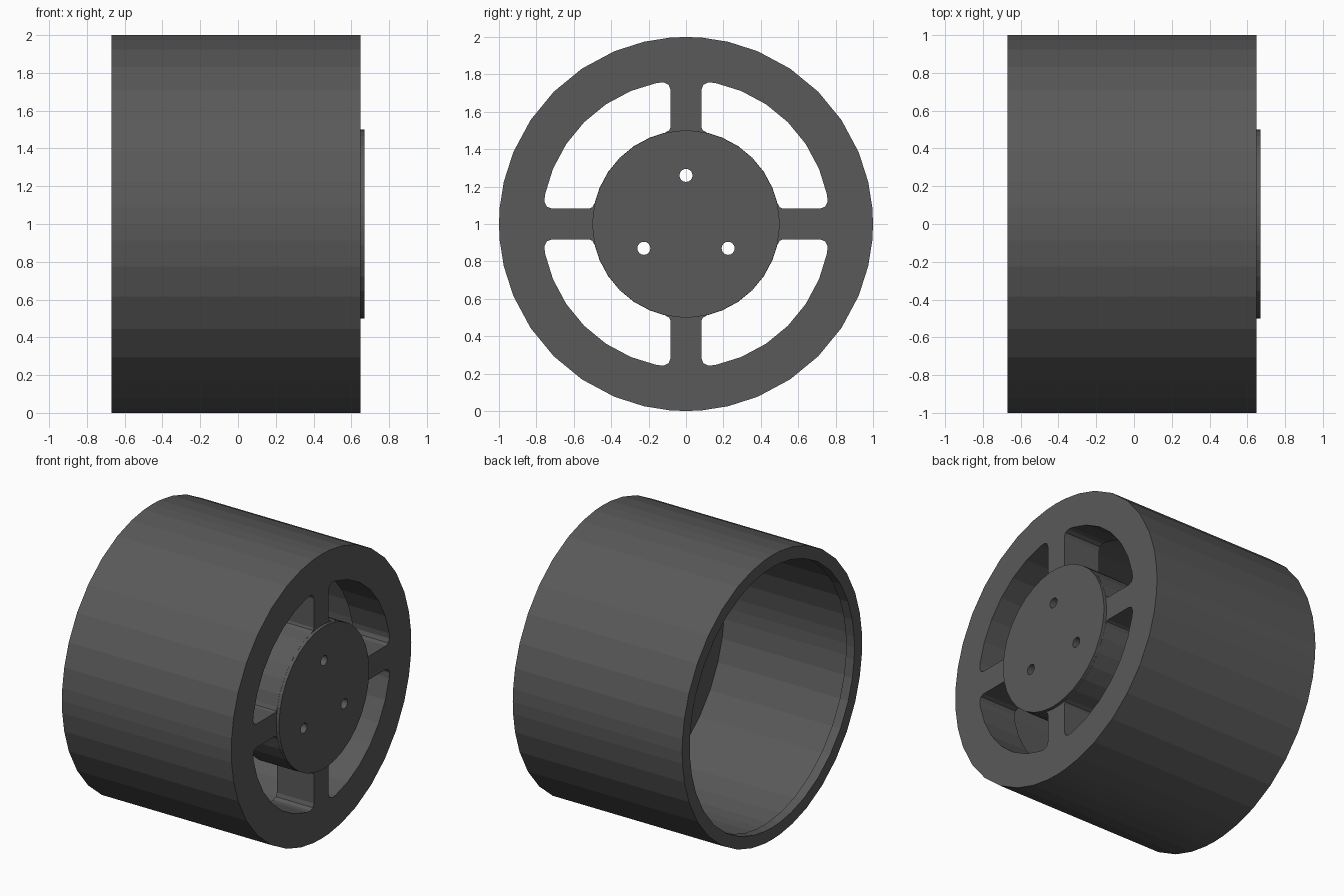
import bpy, bmesh, math

if "Cube" in bpy.data.objects:
    bpy.data.objects.remove(bpy.data.objects["Cube"])

CZ = 1.0                       # wheel axis height, axis runs along x
QUARTER = [0, 5, 13, 22.5, 33.75, 45, 56.25, 67.5, 77, 85]
ANGLES = [math.radians(a + 90 * q) for q in range(4) for a in QUARTER]


def polar(r, deg):
    a = math.radians(deg)
    return (r * math.cos(a), r * math.sin(a))


def finish(bm, name):
    bmesh.ops.recalc_face_normals(bm, faces=bm.faces[:])
    me = bpy.data.meshes.new(name)
    bm.to_mesh(me)
    bm.free()
    ob = bpy.data.objects.new(name, me)
    bpy.context.collection.objects.link(ob)
    return ob


def prism(bm, pts, x0, x1):
    """Closed prism along x from a (y, z) outline around the axis."""
    a = [bm.verts.new((x0, y, CZ + z)) for y, z in pts]
    b = [bm.verts.new((x1, y, CZ + z)) for y, z in pts]
    bm.faces.new(a)
    bm.faces.new(b[::-1])
    n = len(pts)
    for i in range(n):
        j = (i + 1) % n
        bm.faces.new((a[j], a[i], b[i], b[j]))


# wheel body: raised hub cap, front face, barrel, inner rim lip, cavity
profile = [(0.67, 0.5), (0.648, 0.5), (0.648, 1.0), (-0.67, 1.0),
           (-0.67, 0.915), (-0.605, 0.915), (-0.605, 0.94), (0.36, 0.94)]
bm = bmesh.new()
rings = [[bm.verts.new((x, r * math.cos(a), CZ + r * math.sin(a))) for a in ANGLES]
         for x, r in profile]
n = len(ANGLES)
for p, q in zip(rings, rings[1:]):
    for i in range(n):
        j = (i + 1) % n
        bm.faces.new((p[i], p[j], q[j], q[i]))
bm.faces.new(rings[0])
bm.faces.new(rings[-1][::-1])
wheel = finish(bm, "wheel_body")

# cutters: four windows between the spokes, three bolt holes
corner = [(0.083, 0.515), (0.09, 0.5)]
round_in = [(0.72, 0.083), (0.745, 0.093), (0.757, 0.12)]
window = round_in + [polar(0.77, a) for a in (11.8, 22.5, 33.75, 45, 56.25, 67.5, 78.2)]
window += [(b, a) for a, b in reversed(round_in)] + corner
window += [polar(0.501, a) for a in (77, 67.5, 56.25, 45, 33.75, 22.5, 13)]
window += [(b, a) for a, b in reversed(corner)]

bm = bmesh.new()
for k in range(4):
    c, s = round(math.cos(k * math.pi / 2)), round(math.sin(k * math.pi / 2))
    prism(bm, [(c * y - s * z, s * y + c * z) for y, z in window], 0.1, 0.9)
for deg in (90, 210, 330):
    cy, cz = polar(0.26, deg)
    hole = [polar(0.035, i * 22.5) for i in range(16)]
    prism(bm, [(cy + y, cz + z) for y, z in hole], 0.1, 0.9)
cutter = finish(bm, "window_cutter")
cutter.hide_render = True

mod = wheel.modifiers.new("cut", 'BOOLEAN')
mod.operation = 'DIFFERENCE'
mod.solver = 'EXACT'
mod.object = cutter
bpy.context.view_layer.update()
dg = bpy.context.evaluated_depsgraph_get()
cut_mesh = bpy.data.meshes.new_from_object(wheel.evaluated_get(dg))
wheel.modifiers.clear()
wheel.data = cut_mesh
bpy.data.objects.remove(cutter)

# dark grey paint
mat = bpy.data.materials.new("dark grey")
mat.diffuse_color = (0.1, 0.1, 0.1, 1)
mat.use_nodes = True
mat.node_tree.nodes["Principled BSDF"].inputs["Base Color"].default_value = mat.diffuse_color
wheel.data.materials.clear()
wheel.data.materials.append(mat)
for f in wheel.data.polygons:
    f.material_index = 0
    f.use_smooth = False
